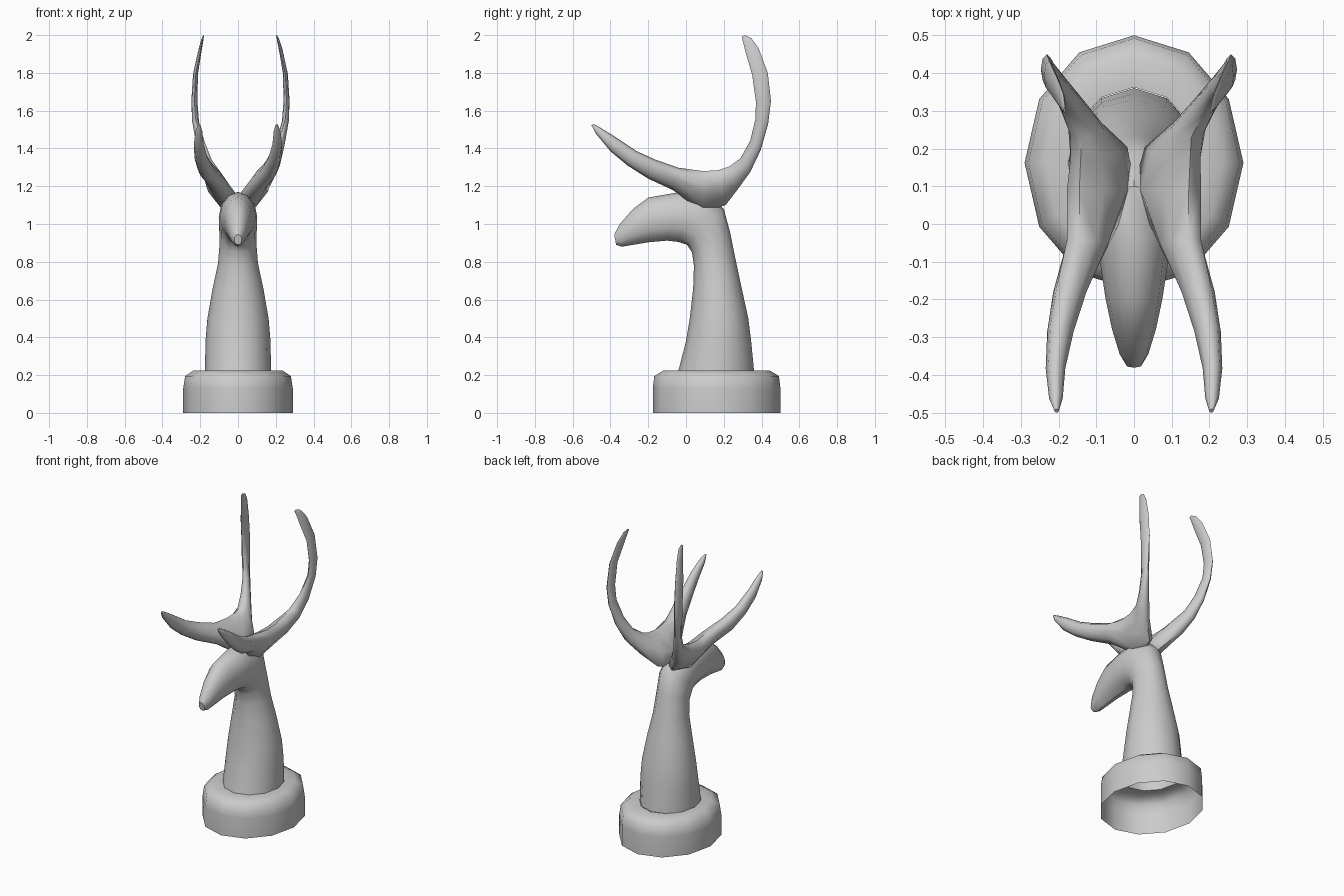
import bpy, bmesh, math
from mathutils import Vector


def loft(name, sections, sides, cap_start, cap_end, place=lambda v: v, angle=40):
    """Skin elliptical rings; a section is (x1, y1, z1, x2, y2, z2, half width in x)."""
    bm = bmesh.new()
    rings = []
    for x1, y1, z1, x2, y2, z2, hx in sections:
        p, q = Vector((x1, y1, z1)), Vector((x2, y2, z2))
        c, u, w = (p + q) / 2, (q - p) / 2, Vector((hx, 0, 0))
        rings.append([bm.verts.new(place(c + u * math.cos(t) + w * math.sin(t)))
                      for t in (2 * math.pi * i / sides for i in range(sides))])
    for a, b in zip(rings, rings[1:]):
        for i in range(sides):
            j = (i + 1) % sides
            bm.faces.new((a[i], a[j], b[j], b[i]))
    if cap_start:
        bm.faces.new(rings[0])
    if cap_end:
        bm.faces.new(rings[-1])
    bmesh.ops.recalc_face_normals(bm, faces=bm.faces)
    mesh = bpy.data.meshes.new(name)
    bm.to_mesh(mesh)
    bm.free()
    ob = bpy.data.objects.new(name, mesh)
    bpy.context.collection.objects.link(ob)
    bpy.ops.object.select_all(action='DESELECT')
    ob.select_set(True)
    bpy.context.view_layer.objects.active = ob
    bpy.ops.object.shade_smooth_by_angle(angle=math.radians(angle))
    return ob


# Hollow plinth: (z, x radius, y radius) rings, open underneath
plinth = [(0, .29, .338), (.13, .29, .338), (.195, .28, .33),
          (.225, .235, .28), (.225, .175, .2)]
loft("plinth", [(0, .162 - ry, z, 0, .162 + ry, z, rx) for z, rx, ry in plinth],
     12, False, False, angle=60)

# Neck bending forward into the head: front point, back point, half width
neck = [(-.04, .225, .36, .225, .175), (0, .38, .345, .38, .172),
        (.02, .5, .33, .5, .162), (.038, .66, .295, .66, .134),
        (.042, .78, .265, .8, .106), (.032, .85, .235, .95, .097),
        (.005, .89, .2, 1.08, .1), (-.04, .905, .1, 1.17, .102),
        (-.1, .912, -.04, 1.168, .095), (-.2, .903, -.2, 1.14, .075),
        (-.28, .89, -.28, 1.08, .058), (-.34, .88, -.35, 1.0, .038),
        (-.37, .89, -.38, .945, .02)]
loft("neck_and_head", [(0, y1, z1, 0, y2, z2, hx) for y1, z1, y2, z2, hx in neck],
     12, False, True)

# Antler: front tine, saddle on the crown, rear tine in one sweep
antler = [(.205, -.5, 1.522, .205, -.49, 1.53, .006),
          (.207, -.475, 1.475, .207, -.45, 1.508, .018),
          (.208, -.4, 1.385, .208, -.365, 1.455, .026),
          (.193, -.31, 1.31, .197, -.26, 1.385, .035),
          (.165, -.2, 1.24, .175, -.16, 1.34, .044),
          (.105, -.07, 1.18, .145, -.04, 1.298, .055),
          (.03, .09, 1.06, .145, .09, 1.28, .07),
          (.05, .21, 1.1, .145, .17, 1.285, .058),
          (.125, .275, 1.185, .145, .23, 1.305, .047),
          (.175, .34, 1.275, .175, .29, 1.35, .036),
          (.213, .395, 1.39, .205, .34, 1.44, .024),
          (.238, .435, 1.53, .238, .368, 1.56, .018),
          (.244, .45, 1.65, .244, .37, 1.65, .016),
          (.238, .433, 1.8, .238, .35, 1.79, .013),
          (.216, .385, 1.93, .214, .318, 1.9, .009),
          (.2, .345, 1.985, .2, .3, 1.97, .006),
          (.194, .31, 2.0, .194, .294, 1.99, .003)]


def side_placer(side):
    # The rear tines lean slightly to the right on both sides
    return lambda v: Vector((v.x * side + .013 * min(max((v.y - .1) / .25, 0), 1), v.y, v.z))


for label, side in (("left", -1), ("right", 1)):
    loft(label + "_antler", antler, 8, True, True, side_placer(side), 60)
